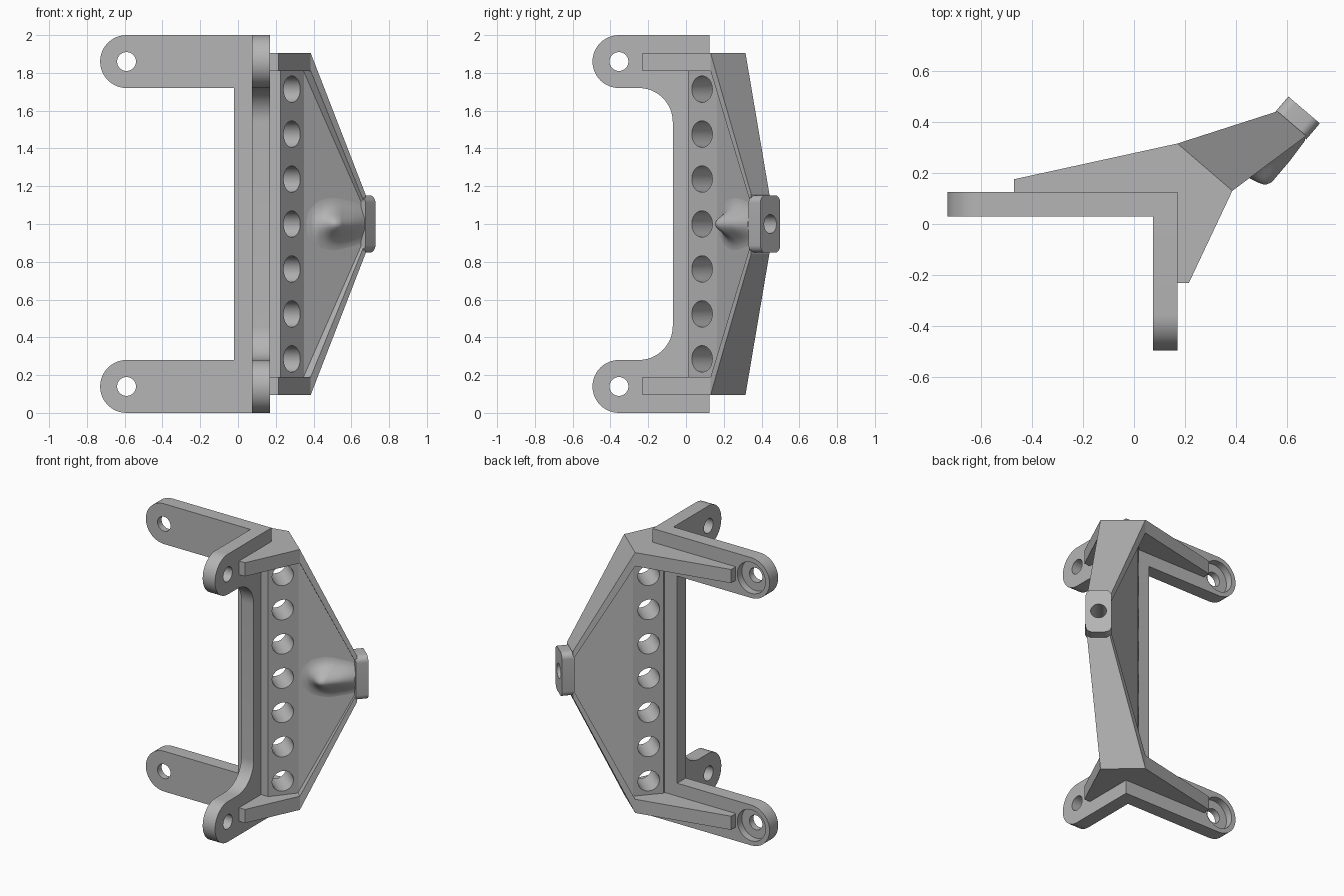
import bpy
import bmesh
from math import sin, cos, pi, exp
from mathutils import Vector

if "Cube" in bpy.data.objects:
    bpy.data.objects.remove(bpy.data.objects["Cube"])

grey = bpy.data.materials.new("plain grey")
grey.use_nodes = True
COLOUR = (0.46, 0.46, 0.46, 1)
grey.diffuse_color = COLOUR
grey.node_tree.nodes["Principled BSDF"].inputs["Base Color"].default_value = COLOUR

N = Vector((0.65, 0.76, 0))    # diagonal direction out through the boss
T = Vector((0.76, -0.65, 0))   # across the diagonal


def diag(n, t, z):
    return N * n + T * t + Vector((0, 0, z))


def make_object(name, bm):
    bmesh.ops.recalc_face_normals(bm, faces=bm.faces)
    mesh = bpy.data.meshes.new(name)
    bm.to_mesh(mesh)
    bm.free()
    mesh.materials.append(grey)
    obj = bpy.data.objects.new(name, mesh)
    bpy.context.collection.objects.link(obj)
    return obj


def solid(name, ring_a, ring_b):
    """Closed solid between two matching rings of points."""
    bm = bmesh.new()
    a = [bm.verts.new(p) for p in ring_a]
    b = [bm.verts.new(p) for p in ring_b]
    bm.faces.new(a)
    bm.faces.new(b)
    for i in range(len(a)):
        j = (i + 1) % len(a)
        bm.faces.new((a[i], a[j], b[j], b[i]))
    return make_object(name, bm)


def prism(name, plan, lo, hi):
    return solid(name, [(x, y, lo) for x, y in plan], [(x, y, hi) for x, y in plan])


def arc(u, v, r, start, end, steps):
    return [(u + r * cos(start + (end - start) * i / steps),
             v + r * sin(start + (end - start) * i / steps)) for i in range(steps + 1)]


def rod(name, start, end, r, side, steps=40):
    """Cylinder between two points; side is a horizontal direction across it."""
    up = Vector((0, 0, 1))
    ring = [side * u + up * v for u, v in arc(0, 0, r, 0, 2 * pi, steps)[:-1]]
    return solid(name, [start + p for p in ring], [end + p for p in ring])


def cut(obj, cutter, keep=False):
    mod = obj.modifiers.new("cut", "BOOLEAN")
    mod.operation = "DIFFERENCE"
    mod.solver = "EXACT"
    mod.object = cutter
    bpy.context.view_layer.objects.active = obj
    bpy.ops.object.modifier_apply(modifier=mod.name)
    if not keep:
        bpy.data.objects.remove(cutter)


def clevis(edge, eye, web, fillet):
    """Outline of a plate with two round-ended arms, as (along, height)."""
    half = [(edge, 2), *arc(eye, 1.86, 0.14, pi / 2, 3 * pi / 2, 24)]
    if fillet:
        half += arc(web - fillet, 1.72 - fillet, fillet, pi / 2, 0, 12)
    else:
        half.append((web, 1.72))
    return half + [(u, 2 - v) for u, v in reversed(half)]


X, Y = Vector((1, 0, 0)), Vector((0, 1, 0))

# Mounting plates forming an L
outline = clevis(0.17, -0.59, -0.02, 0)
rear_plate = solid("rear_plate", [(u, 0.03, v) for u, v in outline],
                   [(u, 0.125, v) for u, v in outline])
outline = clevis(0.03, -0.355, -0.07, 0.18)
side_plate = solid("side_plate", [(0.075, u, v) for u, v in outline],
                   [(0.17, u, v) for u, v in outline])
for z in (0.14, 1.86):
    eye = Vector((-0.59, 0, z))
    cut(rear_plate, rod("cutter", eye, eye + Y * 0.3, 0.05, X))
    cut(rear_plate, rod("cutter", eye + Y * 0.075, eye + Y * 0.3, 0.108, X))
    eye = Vector((0, -0.355, z))
    cut(side_plate, rod("cutter", eye, eye + X * 0.3, 0.05, Y))

# Thick web in the corner of the L, with a row of lightening holes
web = prism("web_block", [(0.12, 0.01), (0.225, 0.01), (0.35, 0.165), (0.209, 0.286),
                          (0.076, 0.138), (0.076, 0.08)], 0.15, 1.85)
for i in range(7):
    z = 1 + (i - 3) * 0.238
    cutter = rod("cutter", diag(0.25, -0.3, z), diag(0.25, 0.4, z), 0.07, N)
    for part in (rear_plate, side_plate):
        cut(part, cutter, keep=True)
    cut(web, cutter)

# Tapered panel running out to the boss
inner, outer = ((0.35, 0.165), (0.209, 0.286)), ((0.66, 0.358), (0.572, 0.432))
panel = solid("panel",
              [(*inner[0], 0.15), (*inner[0], 1.85), (*outer[0], 1.13), (*outer[0], 0.87)],
              [(*inner[1], 0.15), (*inner[1], 1.85), (*outer[1], 1.13), (*outer[1], 0.87)])

# Ribs and sloping struts, mirrored top and bottom
rib_plan = [(-0.47, 0.12), (-0.47, 0.175), (0.17, 0.315), (0.385, 0.13),
            (0.215, -0.23), (0.165, -0.23), (0.165, 0.12)]
for side, s in (("upper", 1), ("lower", -1)):
    prism(side + "_rib", rib_plan, 1 + s * 0.81, 1 + s * 0.905)
    root = [(x, y, 1 + s * h) for x, y, h in
            ((0.17, 0.315, 0.905), (0.385, 0.13, 0.905),
             (0.385, 0.13, 0.81), (0.17, 0.315, 0.81))]
    tip = [diag(0.70, t, 1 + s * h) for t, h in
           ((0.14, 0.16), (0.288, 0.16), (0.288, 0.10), (0.14, 0.10))]
    solid(side + "_strut", root, tip)

# Rounded boss with a blind bolt hole
r, half_w, half_h = 0.04, 0.081, 0.152
corners = []
for k, (a, b) in enumerate(((1, 1), (-1, 1), (-1, -1), (1, -1))):
    corners += arc(0.216 + a * (half_w - r), 1 + b * (half_h - r), r,
                   k * pi / 2, (k + 1) * pi / 2, 8)
boss = solid("boss", [diag(0.69, t, z) for t, z in corners],
             [diag(0.772, t, z) for t, z in corners])
bolt = rod("cutter", diag(0.55, 0.216, 1), diag(0.9, 0.216, 1), 0.05, T)
cut(panel, bolt, keep=True)
cut(boss, bolt)

# Smooth swelling on the panel around the bolt hole
swell = [(0.35, 0), (0.40, 0.012), (0.45, 0.05), (0.49, 0.095), (0.515, 0.118),
         (0.54, 0.122), (0.57, 0.105), (0.61, 0.083), (0.67, 0.04)]


def swell_height(x):
    for (x0, h0), (x1, h1) in zip(swell, swell[1:]):
        if x <= x1:
            return h0 + (h1 - h0) * (x - x0) / (x1 - x0)
    return swell[-1][1]


bm = bmesh.new()
COLS, ROWS = 32, 28
grid = []
for i in range(COLS + 1):
    f = i / COLS
    x = 0.35 + 0.32 * f
    width = 0.085 - 0.025 * f
    column = []
    for j in range(ROWS + 1):
        d = (2 * j / ROWS - 1) * 0.17 * (1 - 0.2 * f)
        y = 0.165 + (x - 0.35) * 0.623 + 0.003 - swell_height(x) * exp(-(d / width) ** 2)
        column.append(bm.verts.new((x, y, 1 + d)))
    grid.append(column)
for a, b in zip(grid, grid[1:]):
    for j in range(ROWS):
        bm.faces.new((a[j], b[j], b[j + 1], a[j + 1]))
bump = make_object("bolt_swelling", bm)
if sum(p.normal.y for p in bump.data.polygons) > 0:
    bump.data.flip_normals()

# Smooth round surfaces, keep edges sharp
bpy.ops.object.select_all(action="DESELECT")
for obj in (rear_plate, side_plate, web, panel, boss, bump):
    obj.select_set(True)
bpy.context.view_layer.objects.active = boss
bpy.ops.object.shade_smooth_by_angle(angle=pi / 6)
